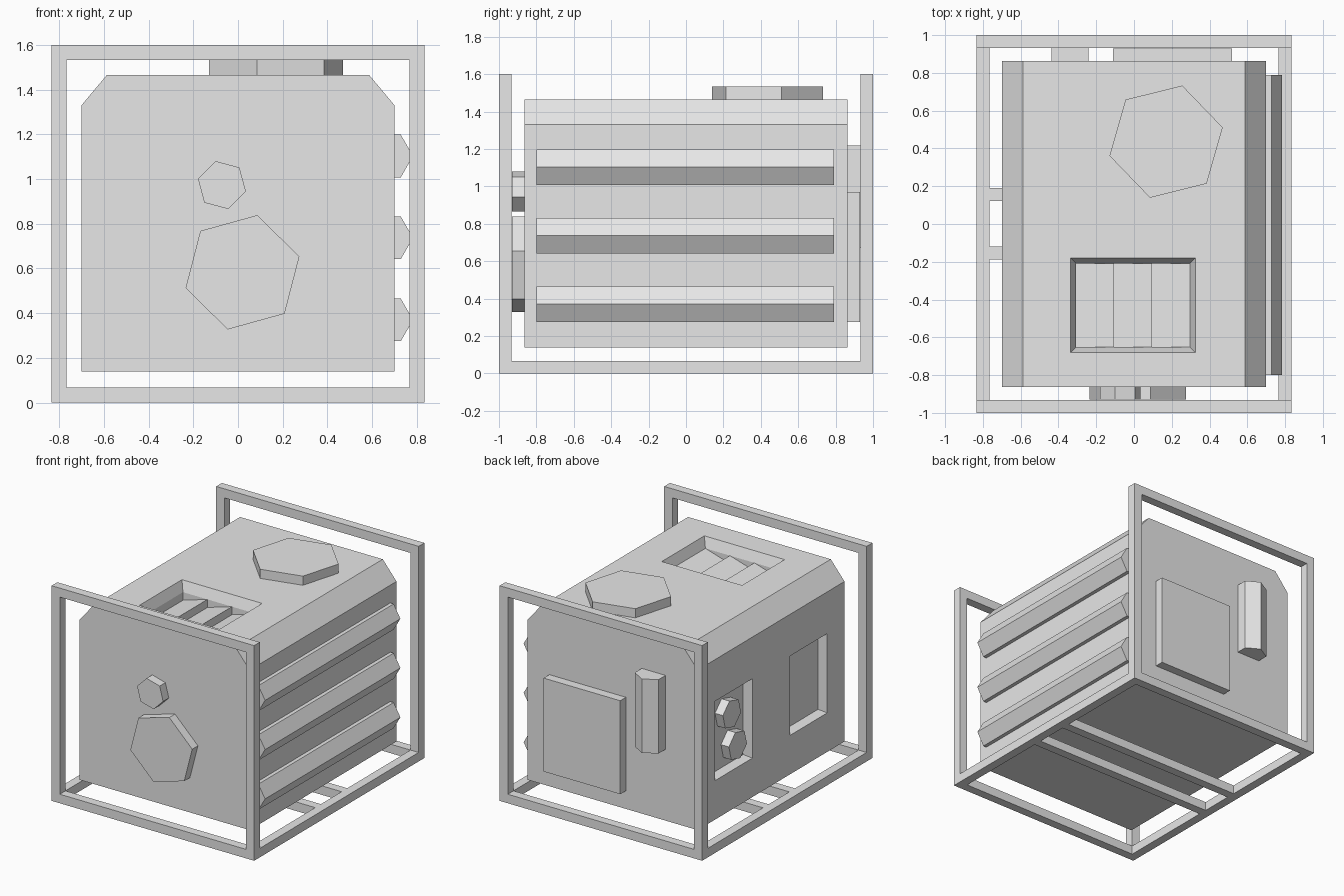
import bpy, bmesh, math
from mathutils import Vector

cube = bpy.data.objects.get("Cube")
if cube:
    bpy.data.objects.remove(cube, do_unlink=True)

grey = bpy.data.materials.new("light_grey")
grey.use_nodes = True
grey.diffuse_color = (0.8, 0.8, 0.8, 1)
grey.node_tree.nodes["Principled BSDF"].inputs["Base Color"].default_value = (0.8, 0.8, 0.8, 1)


def place(axis, u, v, w):
    """Point with section coordinates u, v and position w along the axis."""
    return Vector({"x": (w, u, v), "y": (u, w, v), "z": (u, v, w)}[axis])


def loft(name, axis, rings):
    """Closed solid through (section points, position) rings."""
    bm = bmesh.new()
    loops = [[bm.verts.new(place(axis, u, v, w)) for u, v in pts] for pts, w in rings]
    for a, b in zip(loops, loops[1:]):
        n = len(a)
        for i in range(n):
            j = (i + 1) % n
            bm.faces.new((a[i], a[j], b[j], b[i]))
    bm.faces.new(loops[0][::-1])
    bm.faces.new(loops[-1])
    bmesh.ops.recalc_face_normals(bm, faces=bm.faces)
    mesh = bpy.data.meshes.new(name)
    bm.to_mesh(mesh)
    bm.free()
    mesh.materials.append(grey)
    obj = bpy.data.objects.new(name, mesh)
    bpy.context.collection.objects.link(obj)
    return obj


def prism(name, axis, pts, a, b):
    return loft(name, axis, [(pts, a), (pts, b)])


def rect(u0, u1, v0, v1, inset=0.0):
    u0, u1, v0, v1 = u0 + inset, u1 - inset, v0 + inset, v1 - inset
    return [(u0, v0), (u1, v0), (u1, v1), (u0, v1)]


def hexagon(u, v, r, turn):
    angles = [math.radians(turn + 60 * i) for i in range(6)]
    return [(u + r * math.cos(a), v + r * math.sin(a)) for a in angles]


# Main housing with chamfered top edges
half = [(0.70, 0.14), (0.70, 1.33), (0.587, 1.465)]
outline = half + [(-x, z) for x, z in reversed(half)]
body = prism("housing", "y", outline, -0.863, 0.863)

# Recesses: tapered top vent and two side pockets
vent = (-0.335, 0.325, -0.68, -0.18)
cutters = [loft("vent_cutter", "z", [(rect(*vent), 1.55), (rect(*vent), 1.465),
                                     (rect(*vent, 0.028), 1.39), (rect(*vent, 0.028), 1.30)])]
for side, (y0, y1) in (("front", (-0.66, -0.22)), ("back", (0.22, 0.66))):
    pocket = (y0, y1, 0.43, 1.02)
    cutters.append(loft(side + "_pocket_cutter", "x",
                        [(rect(*pocket), -0.80), (rect(*pocket), -0.70),
                         (rect(*pocket, 0.015), -0.635)]))
for cutter in cutters:
    mod = body.modifiers.new(cutter.name, "BOOLEAN")
    mod.operation = "DIFFERENCE"
    mod.solver = "EXACT"
    mod.object = cutter
bpy.context.view_layer.update()
cut = bpy.data.meshes.new_from_object(body.evaluated_get(bpy.context.evaluated_depsgraph_get()))
body.modifiers.clear()
body.data = cut
for cutter in cutters:
    bpy.data.objects.remove(cutter, do_unlink=True)

# Slanted louvres in the top vent
for i in range(3):
    x = -0.307 + 0.2013 * i
    prism(f"vent_louvre_{i + 1}", "y",
          [(x, 1.29), (x + 0.2013, 1.29), (x + 0.2013, 1.39), (x, 1.33)], -0.652, -0.208)

# Hexagonal ribs on the left side
for i, z in enumerate((0.37, 0.737, 1.103)):
    prism(f"side_rib_{i + 1}", "y", hexagon(0.673, z, 0.11, 0), -0.80, 0.79)

# Hexagonal caps on the front and top
prism("large_front_cap", "y", hexagon(0.02, 0.583, 0.264, 15.5), -0.93, -0.85)
prism("small_front_cap", "y", hexagon(-0.072, 0.973, 0.111, -15), -0.93, -0.85)
prism("top_cap", "z", hexagon(0.17, 0.436, 0.309, 14), 1.45, 1.533)

# Knobs inside the back side pocket
prism("upper_knob", "x", hexagon(0.46, 0.85, 0.11, 15), -0.70, -0.62)
prism("lower_knob", "x", hexagon(0.39, 0.59, 0.11, 15), -0.70, -0.62)

# Back panel and upright handle
prism("back_panel", "y", rect(-0.11, 0.52, 0.275, 0.97), 0.85, 0.93)
prism("back_handle", "z", hexagon(-0.338, 0.888, 0.113, 30), 0.67, 1.22)

# End frames
X, T, H = 0.833, 0.067, 1.6
for side, y in (("front", -1.0), ("back", 1.0 - T)):
    for label, x in (("right", -X), ("left", X - T)):
        prism(f"{side}_{label}_post", "y", rect(x, x + T, 0, H), y, y + T)
    for label, z in (("bottom", 0), ("top", H - T)):
        prism(f"{side}_{label}_bar", "y", rect(-X + T, X - T, z, z + T), y, y + T)

# Bottom rails and cross bars
for label, x in (("right", -X), ("left", X - T)):
    prism(f"{label}_rail", "y", rect(x, x + T, 0, T), -1 + T, 1 - T)
for label, y in (("front", -0.187), ("back", 0.123)):
    prism(f"{label}_cross_bar", "y", rect(-X + T, X - T, 0, T), y, y + T)
